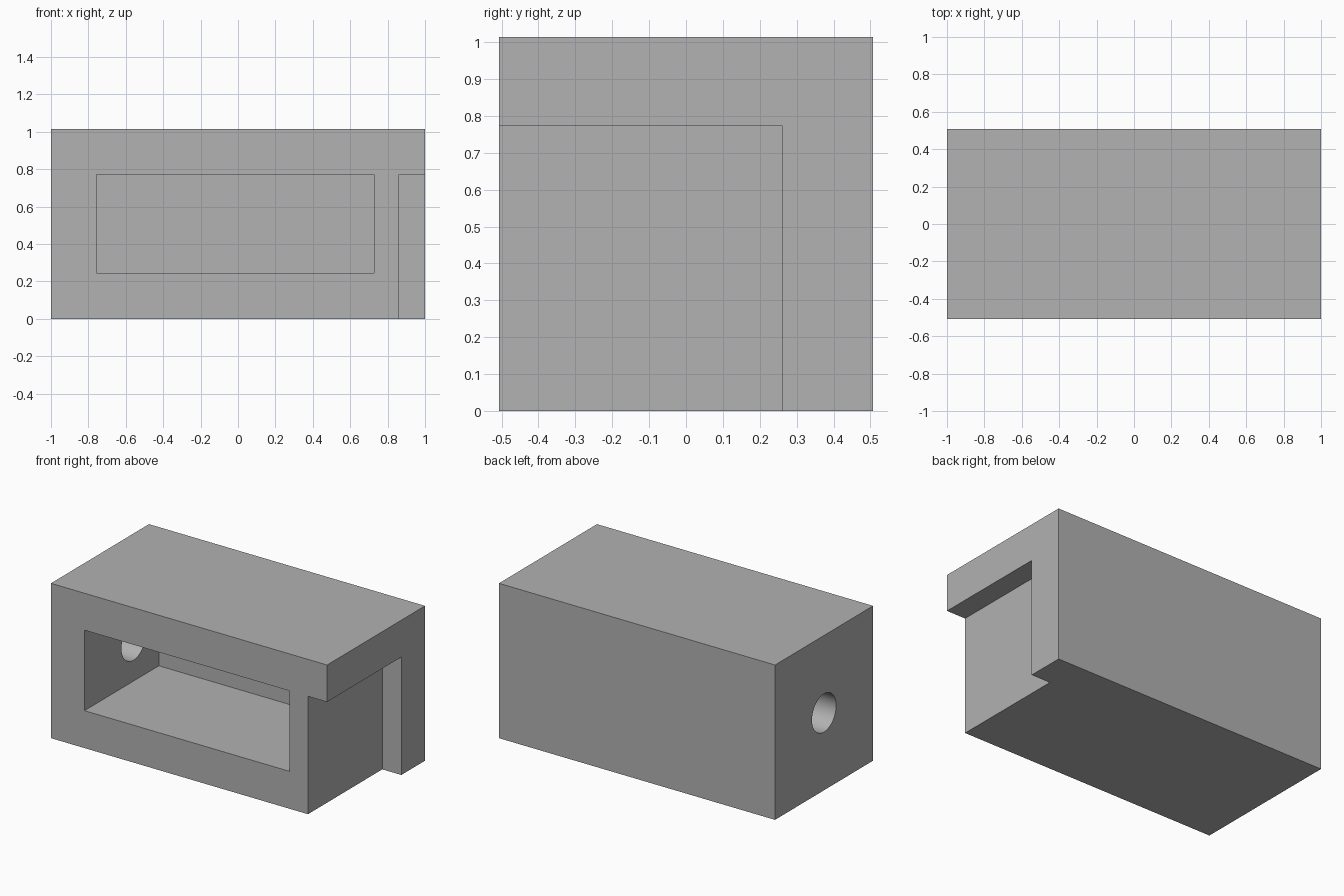
import bpy
import math

# Remove the default cube
default = bpy.data.objects.get("Cube")
if default:
    bpy.data.objects.remove(default, do_unlink=True)

# Single grey material
grey = bpy.data.materials.new("plain grey")
grey.use_nodes = True
colour = (0.445, 0.445, 0.445, 1)
grey.diffuse_color = colour
grey.node_tree.nodes["Principled BSDF"].inputs["Base Color"].default_value = colour

HALF, SIDE, OVER = 1.0, 1.014, 0.1
FRONT, BACK = -SIDE / 2, SIDE / 2
INNER_Y, INNER_TOP = 0.262, 0.772


def box(name, low, high):
    """Axis-aligned box between two corners."""
    centre = [(a + b) / 2 for a, b in zip(low, high)]
    bpy.ops.mesh.primitive_cube_add(size=1, location=centre)
    obj = bpy.context.object
    obj.name = name
    obj.scale = [b - a for a, b in zip(low, high)]
    bpy.ops.object.transform_apply(location=True, rotation=False, scale=True)
    obj.data.materials.append(grey)
    return obj


# Solid block
block = box("housing_block", (-HALF, FRONT, 0), (HALF, BACK, SIDE))

# Pocket open to the front
pocket = box("pocket_cutter", (-0.757, FRONT - OVER, 0.245), (0.728, INNER_Y, INNER_TOP))

# Step cut out of the left end, open to the front and below
notch = box("notch_cutter", (0.862, FRONT - OVER, -OVER), (HALF + OVER, INNER_Y, INNER_TOP))

# Round hole through the right end wall into the pocket
bpy.ops.mesh.primitive_cylinder_add(
    vertices=64, radius=0.125, depth=0.6,
    location=(-HALF, 0, SIDE / 2), rotation=(0, math.pi / 2, 0))
hole = bpy.context.object
hole.name = "hole_cutter"
hole.data.materials.append(grey)

# Cut each shape from the block, then discard the cutter
bpy.ops.object.select_all(action="DESELECT")
block.select_set(True)
bpy.context.view_layer.objects.active = block
for cutter in (pocket, notch, hole):
    cutter.hide_render = True
    mod = block.modifiers.new(cutter.name, "BOOLEAN")
    mod.operation = "DIFFERENCE"
    mod.solver = "EXACT"
    mod.object = cutter
    bpy.ops.object.modifier_apply(modifier=mod.name)
    bpy.data.objects.remove(cutter, do_unlink=True)

# One material slot, smooth hole wall, sharp block edges
block.data.materials.clear()
block.data.materials.append(grey)
for face in block.data.polygons:
    face.material_index = 0
bpy.ops.object.shade_smooth_by_angle(angle=math.radians(30))
